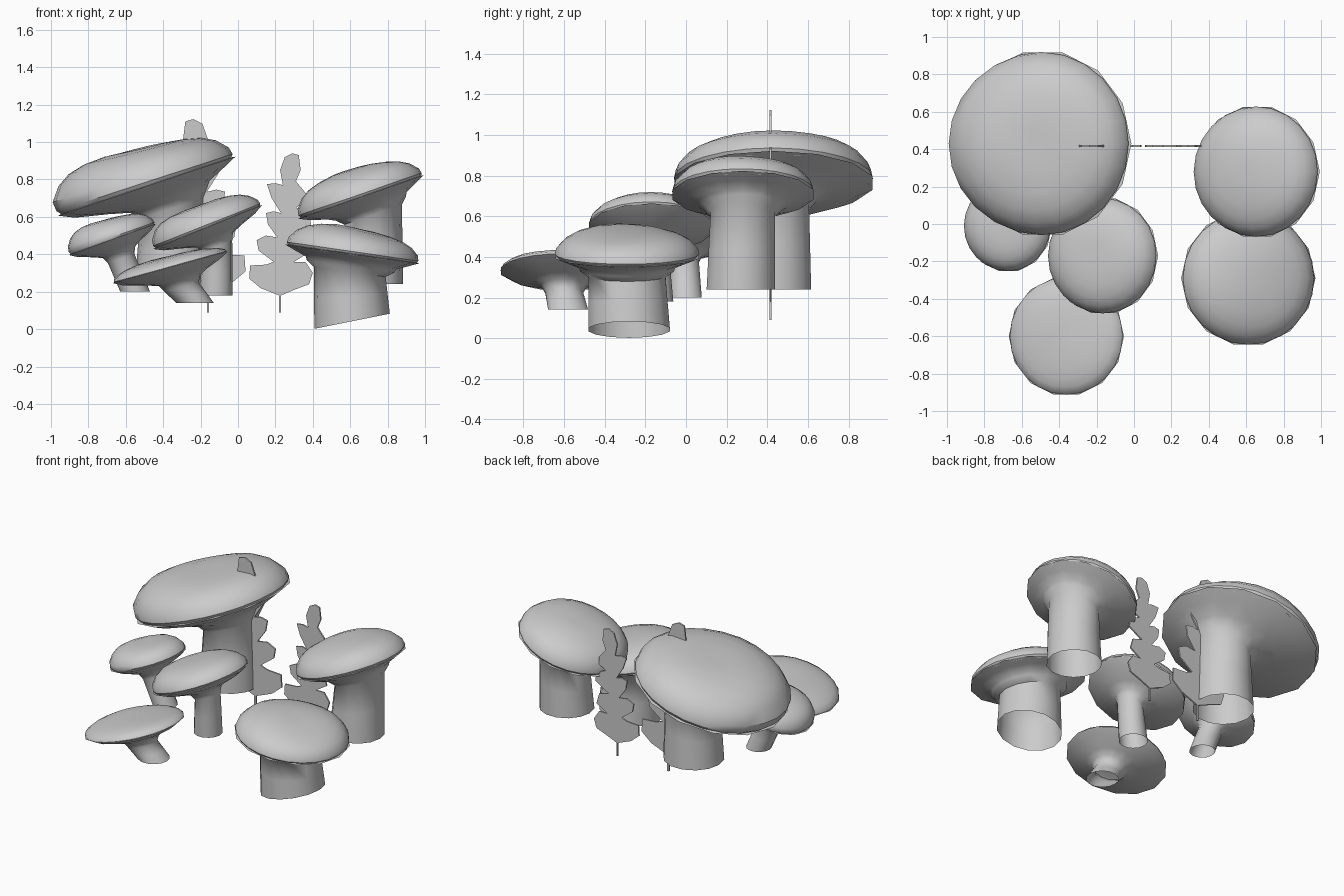
import bpy, bmesh, math
from mathutils import Vector, Matrix

if "Cube" in bpy.data.objects:
    bpy.data.objects.remove(bpy.data.objects["Cube"])


def finish(name, bm, angle=40):
    bmesh.ops.recalc_face_normals(bm, faces=bm.faces)
    me = bpy.data.meshes.new(name)
    bm.to_mesh(me)
    bm.free()
    ob = bpy.data.objects.new(name, me)
    bpy.context.collection.objects.link(ob)
    if angle:
        bpy.ops.object.select_all(action='DESELECT')
        ob.select_set(True)
        bpy.context.view_layer.objects.active = ob
        bpy.ops.object.shade_smooth_by_angle(angle=math.radians(angle))
    return ob


def frame(pos, tilt):
    # positive tilt raises the +x side
    return Matrix.Translation(pos) @ Matrix.Rotation(-math.radians(tilt), 4, 'Y')


def loft(bm, rings, cap_end=False):
    loops = [[bm.verts.new(p) for p in r] for r in rings]
    n = len(loops[0])
    for a, b in zip(loops, loops[1:]):
        for i in range(n):
            j = (i + 1) % n
            bm.faces.new((a[i], a[j], b[j], b[i]))
    if cap_end:
        c = bm.verts.new(sum((v.co for v in loops[-1]), Vector()) / n)
        for i in range(n):
            bm.faces.new((loops[-1][i], loops[-1][(i + 1) % n], c))


def circle(n, r, z, off=0):
    return [Vector((off + r * math.cos(2 * math.pi * i / n),
                    r * math.sin(2 * math.pi * i / n), z)) for i in range(n)]


DOME = [(.97, 0), (1.01, .14), (.99, .34), (.88, .62), (.74, .8),
        (.55, .92), (.32, .99), (.14, 1.0)]


def mushroom(name, pos, R, tilt, h, foot, r, foot_tilt=0, shift=0, bump=.03, seed=0,
             lean=.06, bulge=0, flare=.2):
    m = frame(pos, tilt)
    # Domed cap with an uneven top, fuller on its low side
    rings = []
    for f, z in DOME:
        ring = circle(24, f * R, z * h)
        for p in ring:
            k = 3.2 / R
            p.z *= 1 - lean * p.x / R
            p.z += z * bump * math.sin(k * p.x + seed) * math.cos(k * p.y * .8 + seed * 1.7)
            if p.x < 0:
                p.x *= 1 + bulge * min(1, z * 3)
        rings.append([m @ p for p in ring])
    bm = bmesh.new()
    loft(bm, rings, True)
    finish(name + "_cap", bm)
    # Underside flaring smoothly into an open stem
    n = 14
    local = [(.97 * R, .03 * R, 0), (1.03 * R, .02 * R, 0), (.86 * R, -.3 * flare * R, 0),
             (r + .45 * (.86 * R - r), -.7 * flare * R, shift * .5),
             (r * 1.22, -flare * R, shift), (r, -1.5 * flare * R, shift)]
    rings = [[m @ p for p in circle(n, a, z, o)] for a, z, o in local]
    bottom = [frame(foot, foot_tilt) @ p for p in circle(n, r * 1.06, 0)]
    rings.append([a.lerp(b, .5) for a, b in zip(rings[-1], bottom)])
    rings.append(bottom)
    bm = bmesh.new()
    loft(bm, rings)
    finish(name + "_stem_and_gills", bm, 60)


mushroom("large_mushroom", (-.485, .43, .755), .485, 18.4, .222,
         (-.36, .43, .24), .18, shift=.09, bump=.012, seed=4, lean=.12, bulge=.05)
mushroom("middle_mushroom", (-.16, -.17, .54), .305, 22, .135,
         (-.12, -.15, .18), .085, shift=.01, bump=.005, seed=2, lean=.12, flare=.24)
mushroom("low_mushroom", (-.36, -.6, .325), .31, 15.4, .066,
         (-.23, -.58, .14), .095, shift=.03, bump=.005, seed=3, flare=.24)
mushroom("small_mushroom", (-.67, -.01, .475), .24, 19.7, .12,
         (-.55, 0, .2), .075, shift=.01, bump=.005, seed=4, lean=.12, flare=.3)
mushroom("right_back_mushroom", (.66, .28, .7), .345, 19.2, .16,
         (.71, .27, .24), .163, shift=.03, bump=.008, seed=5)
mushroom("right_front_mushroom", (.61, -.29, .395), .352, -8, .145,
         (.61, -.28, .042), .194, foot_tilt=11.3, bump=.008, seed=6, flare=.17)

# Flat lobed leaves
LEAF = [(.22, .09), (.22, .18), (.12, .22), (.06, .27), (.065, .34), (.15, .345), (.19, .36),
        (.11, .42), (.1, .475), (.15, .5), (.21, .49), (.16, .56), (.15, .62), (.19, .63),
        (.23, .62), (.18, .7), (.155, .775), (.2, .78), (.24, .77), (.225, .85), (.25, .92),
        (.29, .94), (.325, .93), (.335, .85), (.31, .79), (.36, .73), (.36, .68), (.31, .65),
        (.38, .62), (.39, .56), (.29, .5), (.36, .48), (.38, .41), (.3, .36),
        (.36, .36), (.4, .3), (.38, .24), (.3, .21), (.23, .18), (.23, .09)]


def leaf(name, x0, sx, sz):
    bm = bmesh.new()
    f = bm.faces.new([bm.verts.new((x0 + (x - .225) * sx, .412, .09 + (z - .09) * sz))
                      for x, z in LEAF])
    bm.normal_update()
    out = bmesh.ops.extrude_face_region(bm, geom=[f], use_keep_orig=True)
    for v in out['geom']:
        if isinstance(v, bmesh.types.BMVert):
            v.co.y += .01
    bm.normal_update()
    bmesh.ops.triangulate(bm, faces=bm.faces[:], ngon_method='EAR_CLIP')
    finish(name, bm, 0)


leaf("right_leaf", .225, 1, 1)
leaf("left_leaf", -.16, -1.215, 1.215)
